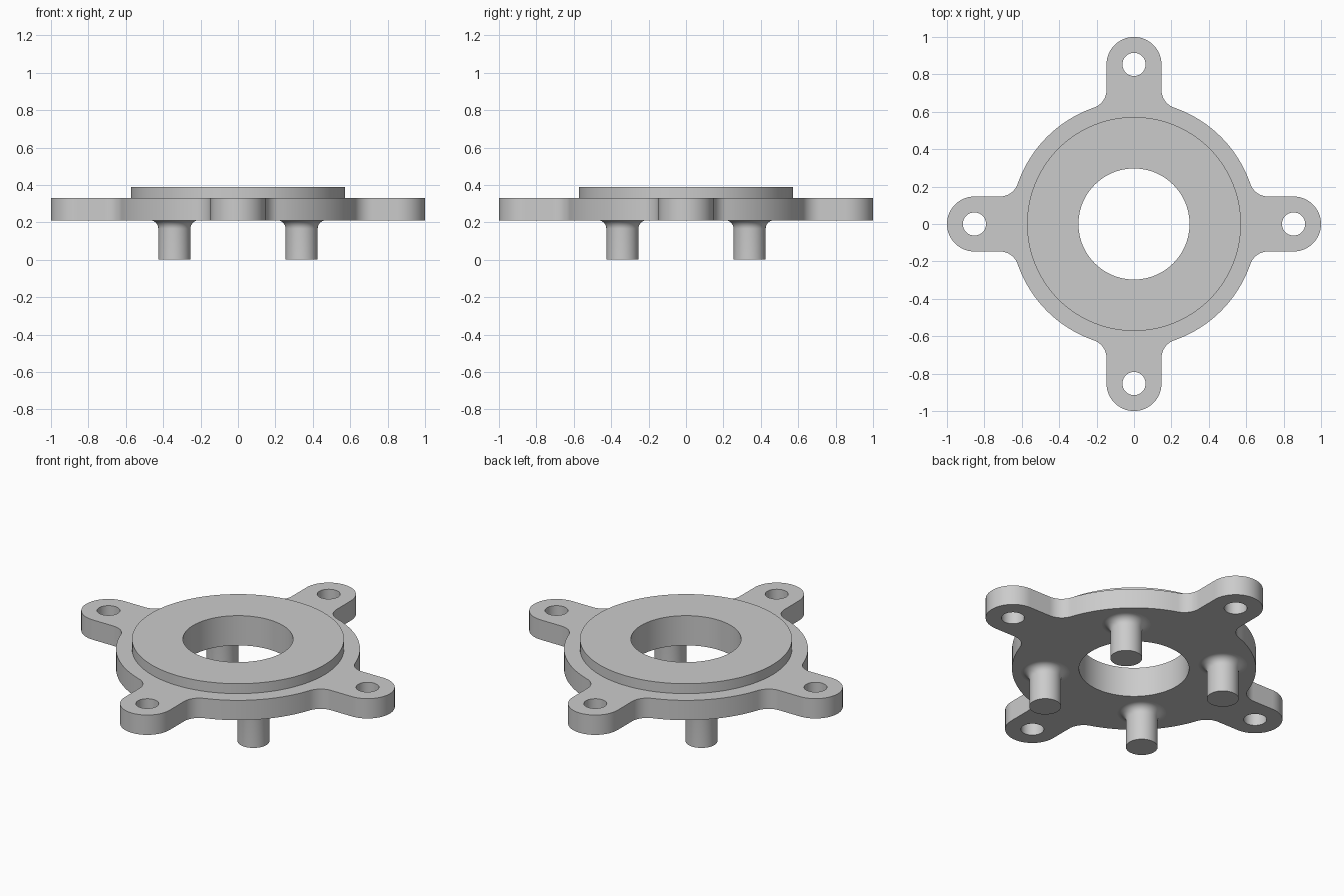
import bpy, bmesh
from math import cos, sin, pi, sqrt, atan2, radians

cube = bpy.data.objects.get("Cube")
if cube:
    bpy.data.objects.remove(cube, do_unlink=True)

# Main dimensions
BOTTOM, TOP, RIM_TOP = 0.211, 0.329, 0.388
BORE_R, RIM_R, FLANGE_R = 0.297, 0.572, 0.658
LUG_R, LUG_POS, LUG_HOLE_R, LUG_FILLET = 0.147, 0.853, 0.062, 0.1
POST_R, POST_POS, POST_FILLET = 0.086, 0.34, 0.045

grey = bpy.data.materials.new("plain_grey")
grey.use_nodes = True
colour = (0.6, 0.6, 0.6, 1)
grey.diffuse_color = colour
grey.node_tree.nodes["Principled BSDF"].inputs["Base Color"].default_value = colour


def arc(cx, cy, r, start, end, steps):
    """Points on an arc, both ends included."""
    angles = [start + (end - start) * i / steps for i in range(steps + 1)]
    return [(cx + r * cos(a), cy + r * sin(a)) for a in angles]


def finish(name, bm):
    bmesh.ops.remove_doubles(bm, verts=bm.verts, dist=1e-5)
    bmesh.ops.recalc_face_normals(bm, faces=bm.faces)
    mesh = bpy.data.meshes.new(name)
    bm.to_mesh(mesh)
    bm.free()
    mesh.materials.append(grey)
    obj = bpy.data.objects.new(name, mesh)
    bpy.context.collection.objects.link(obj)
    bpy.ops.object.select_all(action='DESELECT')
    obj.select_set(True)
    bpy.context.view_layer.objects.active = obj
    bpy.ops.object.shade_smooth_by_angle(angle=radians(30))
    return obj


def lathe(name, profile, steps):
    """Spin an (r, z) profile around the z axis."""
    bm = bmesh.new()
    verts = [bm.verts.new((r, 0, z)) for r, z in profile]
    edges = [bm.edges.new(pair) for pair in zip(verts, verts[1:])]
    bmesh.ops.spin(bm, geom=verts + edges, cent=(0, 0, 0), axis=(0, 0, 1),
                   angle=2 * pi, steps=steps)
    return finish(name, bm)


def plate(name, loops, low, high):
    """Extrude an outline with holes."""
    bm = bmesh.new()
    for loop in loops:
        verts = [bm.verts.new((x, y, low)) for x, y in loop]
        for a, b in zip(verts, verts[1:] + verts[:1]):
            bm.edges.new((a, b))
    bmesh.ops.triangle_fill(bm, edges=bm.edges[:], use_beauty=True,
                            normal=(0, 0, 1))
    ext = bmesh.ops.extrude_face_region(bm, geom=bm.faces[:], use_keep_orig=True)
    moved = [v for v in ext["geom"] if isinstance(v, bmesh.types.BMVert)]
    bmesh.ops.translate(bm, verts=moved, vec=(0, 0, high - low))
    return finish(name, bm)


# Quarter outline: one lug facing +x with its blends, then the flange arc
fy = LUG_R + LUG_FILLET
fx = sqrt((FLANGE_R + LUG_FILLET) ** 2 - fy ** 2)
blend = atan2(fy, fx)
quarter = arc(fx, -fy, LUG_FILLET, pi - blend, pi / 2, 12)
quarter += arc(LUG_POS, 0, LUG_R, -pi / 2, pi / 2, 32)
quarter += arc(fx, fy, LUG_FILLET, -pi / 2, -pi + blend, 12)
quarter += arc(0, 0, FLANGE_R, blend, pi / 2 - blend, 24)[1:-1]

turns = [(1, 0), (0, 1), (-1, 0), (0, -1)]
outline = [(x * c - y * s, x * s + y * c) for c, s in turns for x, y in quarter]
holes = [arc(0, 0, BORE_R, 0, 2 * pi, 96)[:-1]]
holes += [arc(LUG_POS * c, LUG_POS * s, LUG_HOLE_R, 0, 2 * pi, 40)[:-1]
          for c, s in turns]
plate("flange_plate", [outline] + holes, BOTTOM, TOP)

# Raised rim seated on the plate
lathe("raised_rim", [(BORE_R, TOP), (BORE_R, RIM_TOP),
                     (RIM_R, RIM_TOP), (RIM_R, TOP)], 96)

# Four posts blending into the underside
blend_arc = arc(POST_R + POST_FILLET, BOTTOM - POST_FILLET, POST_FILLET,
                pi, pi / 2, 8)
for side, sx in (("left", 1), ("right", -1)):
    for end, sy in (("front", -1), ("back", 1)):
        post = lathe(f"{end}_{side}_post", [(0, 0), (POST_R, 0)] + blend_arc, 48)
        post.location = (sx * POST_POS, sy * POST_POS, 0)
